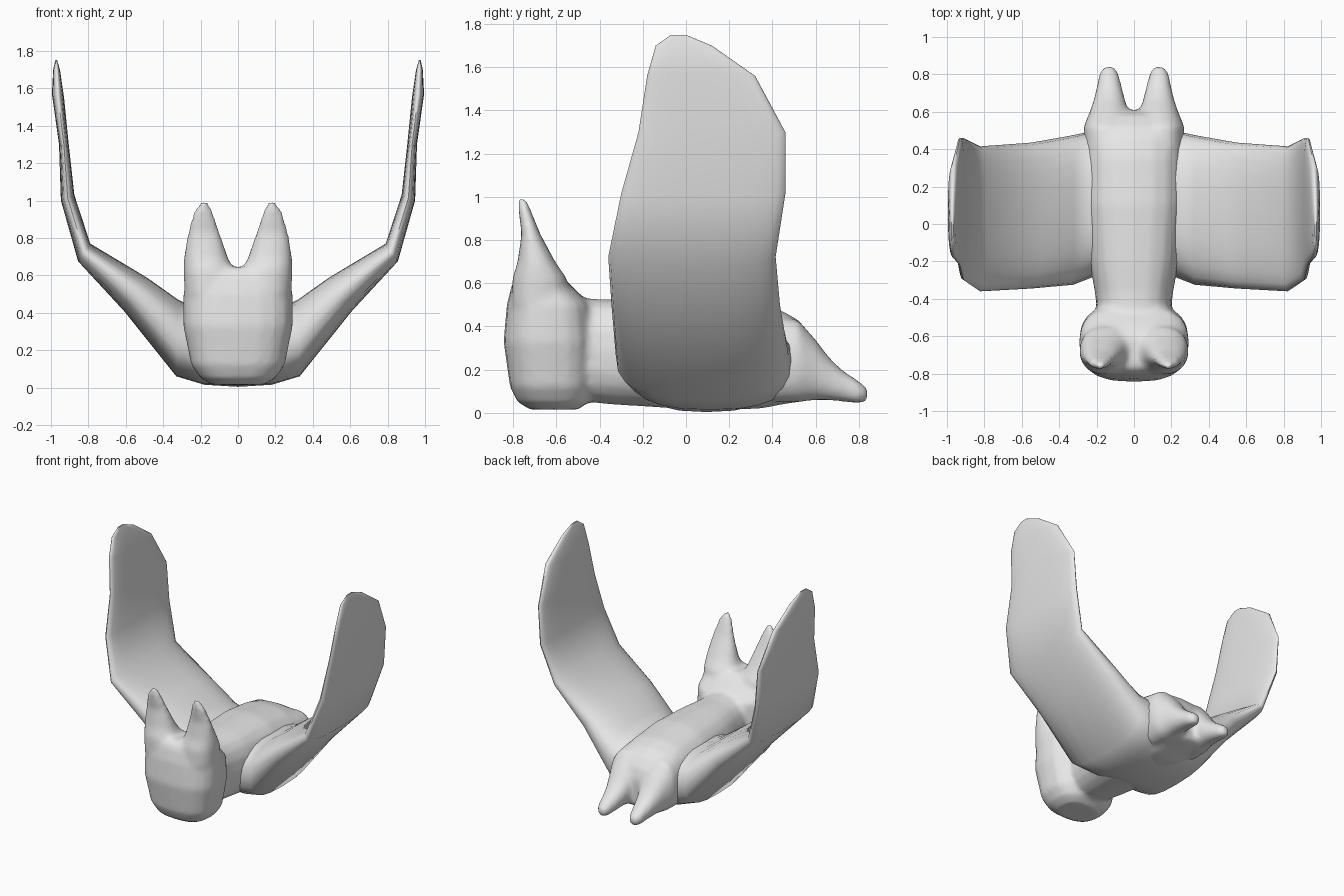
import bpy, bmesh, math
from mathutils import Vector

if "Cube" in bpy.data.objects:
    bpy.data.objects.remove(bpy.data.objects["Cube"])

grey = bpy.data.materials.new("soft grey")
grey.diffuse_color = (0.8, 0.8, 0.8, 1)
grey.use_nodes = True
grey.node_tree.nodes["Principled BSDF"].inputs["Base Color"].default_value = grey.diffuse_color


def loft(bm, rings, sides=20, power=2.5, cap_start=True):
    """Skin a row of rounded-square rings, each (centre, half axis, half axis)."""
    rows = []
    for centre, a, b in rings:
        row = []
        for i in range(sides):
            t = 2 * math.pi * i / sides
            c, s = math.cos(t), math.sin(t)
            c = math.copysign(abs(c) ** (2 / power), c)
            s = math.copysign(abs(s) ** (2 / power), s)
            row.append(bm.verts.new(centre + a * c + b * s))
        rows.append(row)
    for r0, r1 in zip(rows, rows[1:]):
        for i in range(sides):
            j = (i + 1) % sides
            bm.faces.new((r0[i], r0[j], r1[j], r1[i]))
    if cap_start:
        bm.faces.new(rows[0][::-1])
    bm.faces.new(rows[-1])


def along_z(z, x0, x1, y0, y1):
    return (Vector(((x0 + x1) / 2, (y0 + y1) / 2, z)),
            Vector(((x1 - x0) / 2, 0, 0)), Vector((0, (y1 - y0) / 2, 0)))


def along_y(y, x0, x1, z0, z1):
    return (Vector(((x0 + x1) / 2, y, (z0 + z1) / 2)),
            Vector(((x1 - x0) / 2, 0, 0)), Vector((0, 0, (z1 - z0) / 2)))


def finish(name, bm):
    bmesh.ops.recalc_face_normals(bm, faces=bm.faces)
    me = bpy.data.meshes.new(name)
    bm.to_mesh(me)
    bm.free()
    me.materials.append(grey)
    ob = bpy.data.objects.new(name, me)
    bpy.context.collection.objects.link(ob)
    return ob


# body: torso, head, ears and feet blended into one skin
bm = bmesh.new()
torso = [(-.6, .2, .04, .5), (-.45, .2, .05, .53), (-.36, .21, .04, .525),
         (-.2, .24, .03, .53), (.1, .27, .01, .53), (.35, .27, .02, .5),
         (.45, .27, .04, .47), (.52, .26, .05, .43), (.58, .2, .06, .36),
         (.61, .12, .08, .28)]
loft(bm, [along_y(y, -w, w, z0, z1) for y, w, z0, z1 in torso])

head = [(.015, .14, -.72, -.5), (.05, .2, -.78, -.45), (.12, .25, -.815, -.43),
        (.33, .293, -.845, -.42), (.5, .293, -.83, -.44),
        (.6, .27, -.805, -.54), (.645, .2, -.77, -.6)]
loft(bm, [along_z(z, -w, w, y0, y1) for z, w, y0, y1 in head], power=2.7)

ear = [(.5, .02, .285, -.81, -.54), (.62, .02, .292, -.805, -.55),
       (.7, .055, .289, -.78, -.605), (.83, .098, .268, -.762, -.675),
       (.93, .13, .24, -.775, -.715), (.99, .16, .205, -.775, -.74)]
foot = [(.4, .03, .27, .05, .45), (.52, .02, .27, .05, .43),
        (.6, .03, .237, .058, .34), (.66, .047, .217, .058, .26),
        (.72, .062, .202, .053, .2), (.8, .082, .187, .043, .147),
        (.842, .105, .16, .055, .115)]
for s in (1, -1):
    for rows, place in ((ear, along_z), (foot, along_y)):
        loft(bm, [place(p, *sorted((s * a, s * b)), c, d)
                  for p, a, b, c, d in rows], power=2.2)
body = finish("body", bm)
rm = body.modifiers.new("blend", 'REMESH')
rm.mode = 'VOXEL'
rm.voxel_size = 0.018
rm.use_smooth_shade = True
sm = body.modifiers.new("soften", 'SMOOTH')
sm.factor = 0.5
sm.iterations = 5

# wings: (upper x, z), (lower x, z), front y, back y from root to tip
wing = [((0, .5), (0, .004), -.26, .45), ((.24, .43), (.18, .015), -.28, .5),
        ((.32, .47), (.33, .06), -.325, .475), ((.49, .59), (.61, .41), -.345, .435),
        ((.79, .77), (.855, .675), -.36, .415), ((.875, 1.03), (.947, 1.0), -.3, .46),
        ((.905, 1.3), (.957, 1.3), -.22, .46), ((.93, 1.55), (.995, 1.57), -.18, .32),
        ((.952, 1.7), (.988, 1.7), -.14, .12), ((.967, 1.75), (.977, 1.75), -.07, .0)]
rings = []
for (ux, uz), (lx, lz), y0, y1 in wing:
    up, low = Vector((ux, 0, uz)), Vector((lx, 0, lz))
    rings.append(((up + low) / 2 + Vector((0, (y0 + y1) / 2, 0)),
                  Vector((0, (y1 - y0) / 2, 0)), (up - low) / 2))
bm = bmesh.new()
loft(bm, rings, sides=24, power=2.6, cap_start=False)
wings = finish("wings", bm)
mir = wings.modifiers.new("mirror", 'MIRROR')
mir.use_clip = True
bpy.context.view_layer.objects.active = wings
wings.select_set(True)
bpy.ops.object.shade_smooth_by_angle(angle=math.radians(60))
